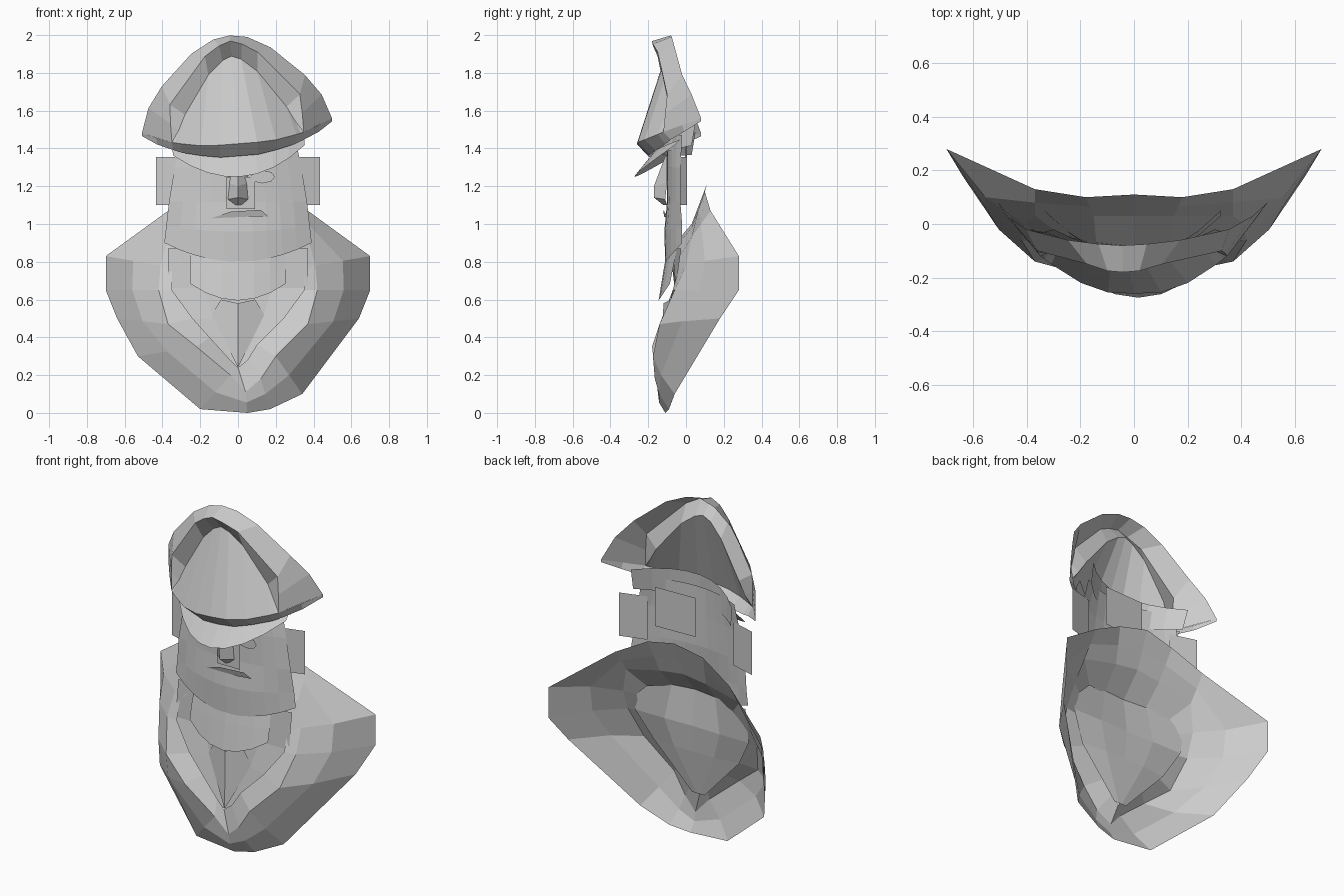
import bpy, bmesh, math
from mathutils import Matrix, Vector

if "Cube" in bpy.data.objects:
    bpy.data.objects.remove(bpy.data.objects["Cube"])


def build(name, rows, closed=False):
    """Skin neighbouring rows of points with flat quads."""
    bm = bmesh.new()
    grid = [[bm.verts.new(p) for p in row] for row in rows]
    n = len(rows[0])
    for a, b in zip(grid, grid[1:]):
        for i in range(n if closed else n - 1):
            j = (i + 1) % n
            bm.faces.new((a[i], a[j], b[j], b[i]))
    bmesh.ops.remove_doubles(bm, verts=bm.verts, dist=0.0005)
    return finish(name, bm)


def finish(name, bm):
    me = bpy.data.meshes.new(name)
    bm.to_mesh(me)
    bm.free()
    ob = bpy.data.objects.new(name, me)
    bpy.context.collection.objects.link(ob)
    return ob


def flip(points):
    return [(-x, y, z) for x, y, z in reversed(points)]


def mirrored(half):
    """Half row from the centre outwards -> full row."""
    return flip(half[1:]) + half


def arc_sheet(name, rows, n=8):
    """Curved sheet; rows are (half width, front y, side y, centre z, side rise)."""
    ts = [2 * i / n - 1 for i in range(n + 1)]
    return build(name, [[(w * t, yf + (ys - yf) * t * t, z + rise * t * t)
                         for t in ts] for w, yf, ys, z, rise in rows])


def polys(name, faces, mirror=False):
    bm = bmesh.new()
    for f in faces:
        bm.faces.new([bm.verts.new(p) for p in f])
        if mirror:
            bm.faces.new([bm.verts.new(p) for p in flip(f)])
    bmesh.ops.remove_doubles(bm, verts=bm.verts, dist=0.0005)
    return finish(name, bm)


def card(name, x0, x1, y0, y1, z0, z1):
    return polys(name, [[(x0, y0, z0), (x1, y1, z0), (x1, y1, z1), (x0, y0, z1)]])


def tilt(ob):
    """Cock the cap over to one side."""
    c = Vector((0, 0, 1.45))
    ob.data.transform(Matrix.Translation(c) @ Matrix.Rotation(math.radians(-4.5), 4, 'Y')
                      @ Matrix.Translation(-c))


# Jacket: rings from the outer hem to the collar opening
def ring(half, bottom):
    return half + bottom + flip(half[1:])


hem = ring([(0, .11, 1.21), (.18, .1, 1.17), (.37, .13, 1.07), (.7, .28, .83),
            (.7, .28, .65), (.64, .18, .5)],
           [(.34, -.06, .1), (.17, -.09, .02), (.05, -.11, 0), (-.2, -.1, .02), (-.53, .03, .3)])
lapel = ring([(0, .03, 1.0), (.15, .03, .98), (.37, .03, .93), (.41, 0, .78),
              (.42, -.06, .65), (.37, -.14, .47)],
             [(.2, -.175, .3), (.12, -.165, .18), (.04, -.145, .11), (-.04, -.16, .2), (-.22, -.18, .35)])
opening = ring([(0, -.09, .86), (.14, -.08, .85), (.28, -.035, .83), (.35, -.04, .76),
                (.35, -.07, .65), (.24, -.105, .5)],
               [(.1, -.12, .36), (.05, -.125, .28), (0, -.13, .24), (-.05, -.125, .29), (-.15, -.115, .4)])
chest = []
for i, (a, b) in enumerate(zip(hem, lapel)):
    m = (Vector(a) + Vector(b)) / 2
    if 3 <= i <= 13:
        m.y -= .015 if 6 <= i <= 9 else .04
    chest.append(tuple(m))
build("jacket", [hem, chest, lapel, opening], closed=True)

# Shirt and tie
build("shirt", [mirrored([(0, -.085, .87), (.14, -.07, .87), (.37, -.025, .87)]),
                mirrored([(0, -.06, .66), (.18, -.055, .66), (.37, -.055, .66)]),
                mirrored([(0, -.075, .5), (.13, -.075, .5), (.28, -.095, .5)]),
                mirrored([(0, -.115, .24), (.01, -.115, .24), (.04, -.115, .24)])])
polys("tie", [[(0, -.12, .58), (.09, -.08, .6), (.14, -.075, .52), (0, -.125, .24)]], mirror=True)

# Neck and face
arc_sheet("neck", [(.25, -.1, -.05, .86, 0), (.255, -.12, -.07, .75, .01),
                   (.255, -.145, -.085, .595, .09)], 6)
arc_sheet("face", [(.3, -.1, -.02, 1.47, 0), (.335, -.1, -.03, 1.3, 0),
                   (.365, -.1, -.03, 1.12, 0), (.38, -.115, -.02, .96, .03),
                   (.39, -.11, -.02, .8, .1)], 10)
polys("mouth", [[(-.14, -.1, 1.03), (-.04, -.12, 1.065), (.12, -.12, 1.075), (.16, -.1, 1.04),
                 (.08, -.115, 1.04)]])

# Nose: tapered ridge with a short underside
build("nose", [mirrored([(0, -.11, 1.36), (.03, -.1, 1.36)]),
               mirrored([(0, -.17, 1.2), (.055, -.1, 1.22)]),
               mirrored([(0, -.17, 1.14), (.055, -.11, 1.13)]),
               mirrored([(0, -.12, 1.1), (.03, -.1, 1.1)])])
card("nose_backing", -.06, .09, -.112, -.112, 1.08, 1.25)
polys("eye", [[(.13 + .065 * math.cos(k * math.pi / 4), -.105,
                1.25 + .035 * math.sin(k * math.pi / 4)) for k in range(8)]])
card("rear_panel", -.06, .2, -.005, .005, 1.22, 1.45)

# Ears
for side, s in (("left", -1), ("right", 1)):
    card(side + "_ear", s * .28, s * .433, -.04, .005, 1.1, 1.355)

# Cap: crown rim around a recessed front panel, hollow behind
tip = (.505, .08, 1.52)
roll = [(0, -.26, 1.425), (.1, -.255, 1.425), (.2, -.22, 1.43), (.31, -.15, 1.45)]
corner = (.35, -.12, 1.46)
crown = [
    [(0, -.08, 2.0), (.09, -.075, 1.985), (.21, -.06, 1.92), (.38, -.02, 1.76), (.46, .03, 1.65), tip],
    [(0, -.18, 1.97), (.06, -.175, 1.95), (.14, -.15, 1.9), (.345, -.1, 1.66), (.35, -.11, 1.56), corner],
    [(0, -.11, 1.89), (.05, -.11, 1.87), (.13, -.1, 1.8), (.27, -.09, 1.6), (.31, -.1, 1.52), corner],
    roll + [(.335, -.13, 1.455), corner],
]
tilt(build("cap_crown", [mirrored(r) for r in crown]))

# Cap roll, band and visor
tilt(build("cap_roll", [mirrored(roll + [corner, (.43, -.02, 1.49), tip]),
                        mirrored([(0, -.2, 1.36), (.1, -.19, 1.36), (.19, -.16, 1.375), (.3, -.11, 1.4),
                                  (.35, -.08, 1.42), (.43, -.01, 1.455), (.505, .08, 1.505)])]))
tilt(arc_sheet("cap_band", [(.32, -.13, .03, 1.37, .02), (.33, -.12, .05, 1.53, -.02)]))
tilt(arc_sheet("cap_visor", [(.35, -.17, -.03, 1.38, .04), (.35, -.275, -.06, 1.25, .14)]))
